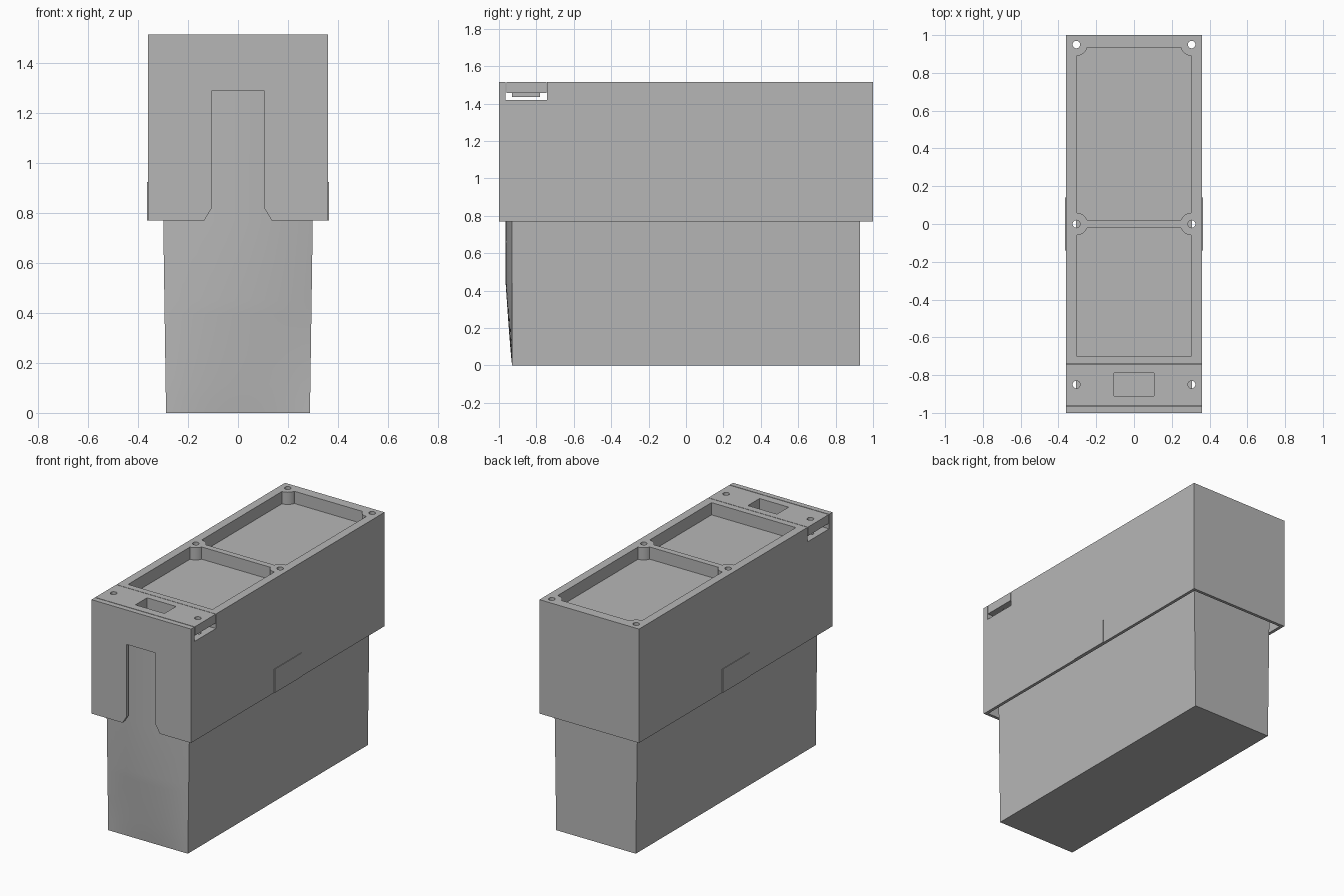
import bpy, bmesh, math

cube = bpy.data.objects.get("Cube")
if cube:
    bpy.data.objects.remove(cube, do_unlink=True)

grey = bpy.data.materials.new("plain grey")
grey.use_nodes = True
grey.diffuse_color = (0.47, 0.47, 0.47, 1)
grey.node_tree.nodes["Principled BSDF"].inputs["Base Color"].default_value = (0.47, 0.47, 0.47, 1)

TOP, RIM, ROOF = 1.515, 0.77, 1.385


def finish(name, bm):
    bmesh.ops.recalc_face_normals(bm, faces=bm.faces)
    mesh = bpy.data.meshes.new(name)
    bm.to_mesh(mesh)
    bm.free()
    mesh.materials.append(grey)
    obj = bpy.data.objects.new(name, mesh)
    bpy.context.collection.objects.link(obj)
    return obj


def loft(name, rings):
    """Closed solid through rings with equal point counts."""
    bm = bmesh.new()
    rows = [[bm.verts.new(p) for p in ring] for ring in rings]
    n = len(rows[0])
    for a, b in zip(rows, rows[1:]):
        for i in range(n):
            j = (i + 1) % n
            bm.faces.new((a[i], a[j], b[j], b[i]))
    bm.faces.new(rows[0])
    bm.faces.new(rows[-1])
    return finish(name, bm)


def box(name, x0, x1, y0, y1, z0, z1):
    return loft(name, [[(x0, y0, z), (x1, y0, z), (x1, y1, z), (x0, y1, z)] for z in (z0, z1)])


def rod(name, x, y, r, z0, z1, sides=32):
    turn = [2 * math.pi * i / sides for i in range(sides)]
    return loft(name, [[(x + r * math.cos(a), y + r * math.sin(a), z) for a in turn] for z in (z0, z1)])


def cut(target, *cutters):
    for cutter in cutters:
        cutter.hide_render = True
        mod = target.modifiers.new("cut", 'BOOLEAN')
        mod.operation, mod.solver, mod.object = 'DIFFERENCE', 'EXACT', cutter
        bpy.context.view_layer.objects.active = target
        bpy.ops.object.modifier_apply(modifier=mod.name)
        bpy.data.objects.remove(cutter, do_unlink=True)


screws = [(s * 0.305, y) for s in (-1, 1) for y in (-0.85, 0, 0.95)]

# Outer cover: hollow from below
cover = box("outer_cover", -0.36, 0.36, -1, 1, RIM, TOP)
cut(cover, box("cavity", -0.34, 0.34, -0.98, 0.98, RIM - 0.1, ROOF))

# Flared slot in the front wall
half = [(0.105, 1.29), (0.105, 0.82), (0.135, RIM), (0.135, RIM - 0.1)]
slot = half + [(-x, z) for x, z in reversed(half)]
cut(cover, loft("slot", [[(x, y, z) for x, z in slot] for y in (-1.1, -0.95)]))

# Two top trays, their corners rounded around the screw bosses
for y0, y1 in ((-0.70, -0.02), (0.02, 0.935)):
    tray = box("tray", -0.305, 0.305, y0, y1, TOP - 0.08, TOP + 0.1)
    for x, y in screws:
        if y > -0.5 and (y == 0 or y0 > 0):
            cut(tray, rod("boss", x, y, 0.06, TOP - 0.2, TOP + 0.2))
    cut(cover, tray)

# Channel across the front end, and the screw holes
cut(cover, box("channel", -0.5, 0.5, -0.965, -0.742, 1.42, TOP + 0.1))
for x, y in screws:
    cut(cover, rod("hole", x, y, 0.02, ROOF - 0.1, TOP + 0.1))

# Strip lid with a pocket and two screw holes
lid = box("strip_lid", -0.36, 0.36, -0.961, -0.745, 1.457, TOP)
cut(lid, box("opening", -0.105, 0.105, -0.91, -0.79, 1.4, TOP + 0.1))
for x, y in screws:
    if y < -0.5:
        cut(lid, rod("hole", x, y, 0.02, 1.4, TOP + 0.1))
pocket = box("lid_pocket", -0.125, 0.125, -0.93, -0.78, 1.435, 1.458)
cut(pocket, box("hollow", -0.105, 0.105, -0.91, -0.79, 1.443, 1.5))

# Side plates
for side, s in (("left", 1), ("right", -1)):
    a, b = sorted((s * 0.358, s * 0.364))
    box(side + "_side_plate", a, b, -0.14, 0.14, RIM, 0.925)

# Inner case: slightly tapered, with a bulged front that flattens at the foot
rings = []
steps = 16
for z in [0.45 * i / 8 for i in range(9)] + [RIM, ROOF]:
    w = 0.288 + 0.0145 * z
    bulge = 0.035 * min(z / 0.45, 1) ** 0.85
    front = [-1 + 2 * i / steps for i in range(steps + 1)]
    ring = [(w * t, -0.93 - bulge * (1 - t * t), z) for t in front]
    rings.append(ring + [(w, 0.93, z), (-w, 0.93, z)])
case = loft("inner_case", rings)
bpy.ops.object.select_all(action='DESELECT')
case.select_set(True)
bpy.context.view_layer.objects.active = case
bpy.ops.object.shade_smooth_by_angle(angle=math.radians(30))
